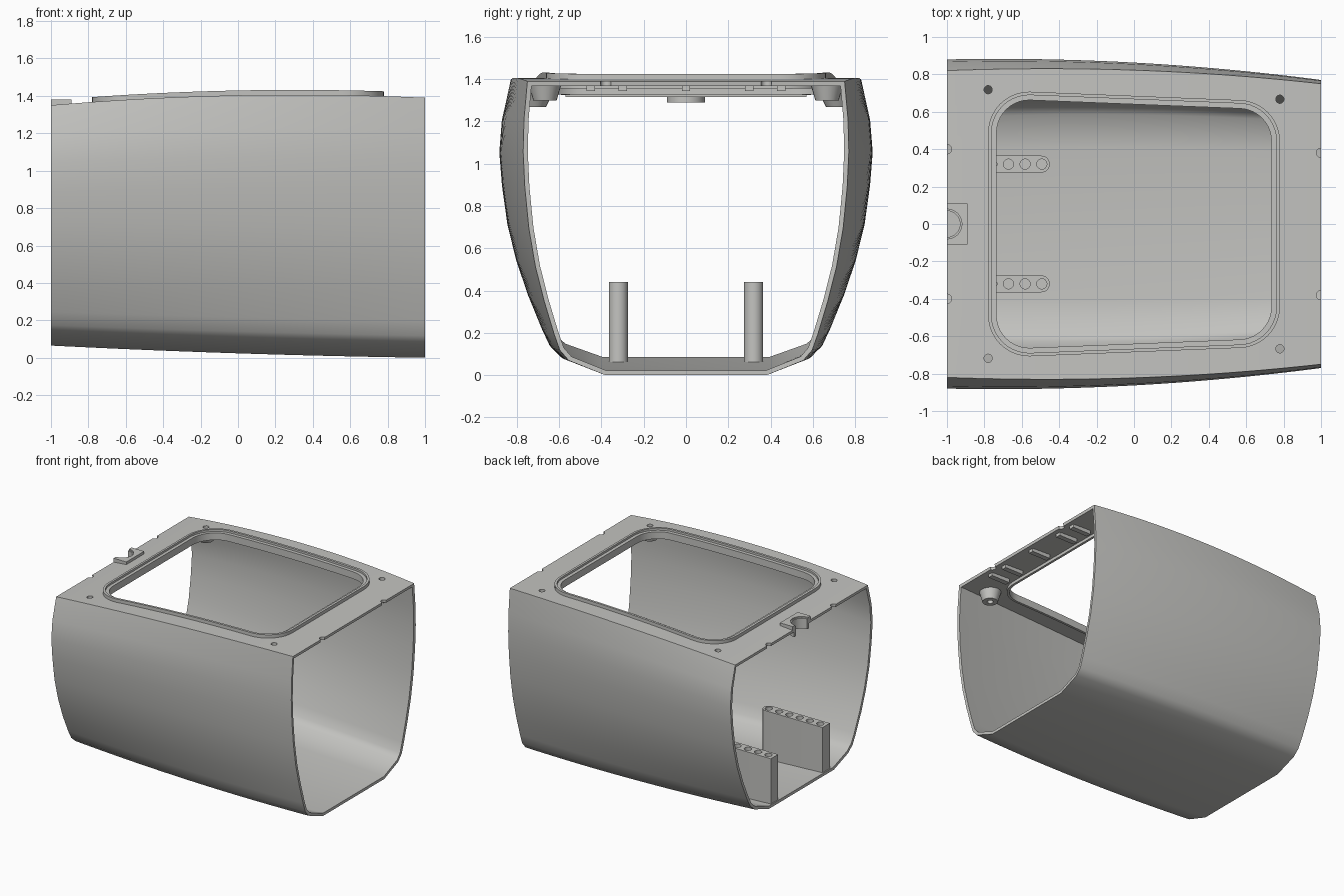
import bpy, bmesh, math
from mathutils import Vector

if "Cube" in bpy.data.objects:
    bpy.data.objects.remove(bpy.data.objects["Cube"])

grey = bpy.data.materials.new("warm_grey")
grey.diffuse_color = (0.55, 0.55, 0.53, 1)
grey.use_nodes = True
grey.node_tree.nodes["Principled BSDF"].inputs["Base Color"].default_value = grey.diffuse_color


# Hull curves along the length
def top(x): return 1.403 + 0.02 * x - 0.033 * x * x
def bottom(x): return 0.0235 - 0.0325 * x + 0.009 * x * x
def width(x): return 0.863 - 0.055 * x - 0.038 * x * x


def loft(name, rings, close=False, caps=True):
    """Skin a list of closed rings into one object."""
    bm = bmesh.new()
    vs = [[bm.verts.new(p) for p in r] for r in rings]
    n = len(vs[0])
    for a, b in zip(vs, vs[1:] + vs[:1] if close else vs[1:]):
        for i in range(n):
            j = (i + 1) % n
            bm.faces.new((a[i], a[j], b[j], b[i]))
    if caps and not close:
        bm.faces.new(vs[0])
        bm.faces.new(vs[-1])
    bmesh.ops.recalc_face_normals(bm, faces=bm.faces)
    me = bpy.data.meshes.new(name)
    bm.to_mesh(me)
    bm.free()
    me.materials.append(grey)
    ob = bpy.data.objects.new(name, me)
    bpy.context.collection.objects.link(ob)
    return ob


def select(ob):
    bpy.ops.object.select_all(action='DESELECT')
    ob.select_set(True)
    bpy.context.view_layer.objects.active = ob


def smooth(ob, angle=32):
    select(ob)
    bpy.ops.object.shade_smooth_by_angle(angle=math.radians(angle))


def circle(x, y, z, r, n=24):
    return [(x + r * math.cos(2 * math.pi * i / n),
             y + r * math.sin(2 * math.pi * i / n), z) for i in range(n)]


def cylinder(name, x, y, z0, z1, r):
    return loft(name, [circle(x, y, z0, r), circle(x, y, z1, r)])


def box(name, x0, x1, y0, y1, z0, z1):
    return loft(name, [[(x0, y0, z), (x1, y0, z), (x1, y1, z), (x0, y1, z)]
                       for z in (z0, z1)])


def cut(ob, cutters):
    """Subtract helper solids, then delete them."""
    for c in cutters:
        c.hide_render = True
        m = ob.modifiers.new("cut", 'BOOLEAN')
        m.object = c
        m.solver = 'EXACT'
        select(ob)
        bpy.ops.object.modifier_apply(modifier=m.name)
        bpy.data.objects.remove(c)


def lathe(name, x, y, profile, a0=0, a1=360, n=24):
    full = a1 - a0 == 360
    rings = []
    for i in range(n if full else n + 1):
        a = math.radians(a0 + (a1 - a0) * i / n)
        rings.append([(x + r * math.cos(a), y + r * math.sin(a), z) for r, z in profile])
    return loft(name, rings, close=full)


def opening(d):
    """Rounded, slightly tapered window outline inset by d."""
    pts, rad = [], 0.22 - d
    corners = [(1, 1, 0), (-1, 1, 90), (-1, -1, 180), (1, -1, 270)]
    for k, (sx, sy, a0) in enumerate(corners):
        cx = sx * 0.56
        cy = sy * (0.685 - 0.04 * cx - 0.22)
        for i in range(11):
            a = math.radians(a0 + 9 * i)
            pts.append((cx + rad * math.cos(a), cy + rad * math.sin(a)))
        # extra points on the straight side so it follows the curved roof
        nx = corners[(k + 1) % 4]
        ex = nx[0] * 0.56
        ey = nx[1] * (0.685 - 0.04 * ex - 0.22)
        a = math.radians(a0 + 90)
        ex, ey = ex + rad * math.cos(a), ey + rad * math.sin(a)
        px, py = pts[-1]
        for i in range(1, 10):
            pts.append((px + (ex - px) * i / 10, py + (ey - py) * i / 10))
    return pts


# Hull: lofted half sections (width fraction, height fraction), mirrored
front_sec = [(.494, 0), (.72, .05), (.775, .085), (.81, .14), (.87, .25), (.925, .37),
             (.965, .5), (.99, .64), (1, .76), (.995, .87), (.974, 1)]
rear_sec = [(.455, 0), (.66, .05), (.72, .085), (.765, .14), (.84, .25), (.905, .37),
            (.955, .5), (.985, .64), (1, .76), (.985, .87), (.932, 1)]
rings = []
for i in range(25):
    x = -1 + i / 12
    f = (x + 1) / 2
    half = []
    for (ya, t), (yb, _) in zip(rear_sec, front_sec):
        half.append((width(x) * (ya + (yb - ya) * f), bottom(x) + t * (top(x) - bottom(x))))
    rings.append([(x, y, z) for y, z in half] + [(x, -y, z) for y, z in reversed(half)])
hull = loft("hull_shell", rings, caps=False)
m = hull.modifiers.new("wall", 'SOLIDIFY')
m.thickness = 0.022
m.offset = -1
m.use_even_offset = True
select(hull)
bpy.ops.object.modifier_apply(modifier=m.name)

# Roof window, screw holes, edge notches and latch notch
holes = [(-0.78, 0.718), (-0.78, -0.718), (0.78, 0.667), (0.78, -0.667)]
cutters = [loft("window_cutter", [[(x, y, z) for x, y in opening(0.03)] for z in (1.2, 1.6)])]
cutters += [cylinder("hole_cutter", x, y, 1.3, 1.5, 0.022) for x, y in holes]
cutters += [cylinder("notch_cutter", x, s * y, 1.3, 1.5, 0.025)
            for x, y in ((-1, 0.4), (1, 0.38)) for s in (-1, 1)]
cutters.append(cylinder("latch_cutter", -1, 0, 1.25, 1.5, 0.085))
cut(hull, cutters)
smooth(hull)
wn = hull.modifiers.new("normals", 'WEIGHTED_NORMAL')
wn.keep_sharp = True

# Raised window rim with an inner ledge
profile = [(0, -0.015), (0, 0.026), (0.018, 0.026), (0.018, 0.01),
           (0.045, 0.01), (0.045, -0.045), (0.026, -0.045), (0.026, -0.015)]
loops = [[(x, y, top(x) + h) for x, y in opening(d)] for d, h in profile]
smooth(loft("window_rim", [list(r) for r in zip(*loops)], close=True))

# Conical screw bosses under the roof
for x, y in holes:
    z = top(x)
    r = 0.1 if x < 0 else 0.08
    smooth(lathe("screw_boss", x, y, [(0.022, z - 0.015), (r, z - 0.015),
                                      (0.055, z - 0.1), (0.022, z - 0.1)]))

# Latch pad with half-round socket
pad = box("latch_pad", -1, -0.89, -0.11, 0.11, 1.335, 1.38)
cut(pad, [cylinder("pad_cutter", -1, 0, 1.2, 1.5, 0.08)])
smooth(pad)
smooth(lathe("latch_socket", -1, 0, [(0.07, 1.29), (0.09, 1.29), (0.09, 1.37), (0.07, 1.37)],
             -90, 90, 16))

# Stiffening bar and short ribs under the roof
box("rear_bar", -0.83, -0.79, -0.57, 0.57, 1.315, 1.352)
for y in (-0.45, -0.3, 0, 0.3, 0.45):
    box("front_rib", 0.8, 0.96, y - 0.02, y + 0.02, 1.345, 1.378)

# Upright mounting plates with a rounded end and a row of screw holes
for s in (-1, 1):
    y = s * 0.32
    outline = [(-0.99, y - 0.045)]
    for i in range(13):
        a = math.radians(-90 + 15 * i)
        outline.append((-0.495 + 0.045 * math.cos(a), y + 0.045 * math.sin(a)))
    outline.append((-0.99, y + 0.045))
    plate = loft("mounting_plate", [[(px, py, bottom(px) + 0.012) for px, py in outline],
                                    [(px, py, 0.44) for px, py in outline]])
    cut(plate, [cylinder("screw_cutter", -0.493 - 0.089 * i, y, 0.34, 0.5, 0.027)
                for i in range(6)])
    smooth(plate)
